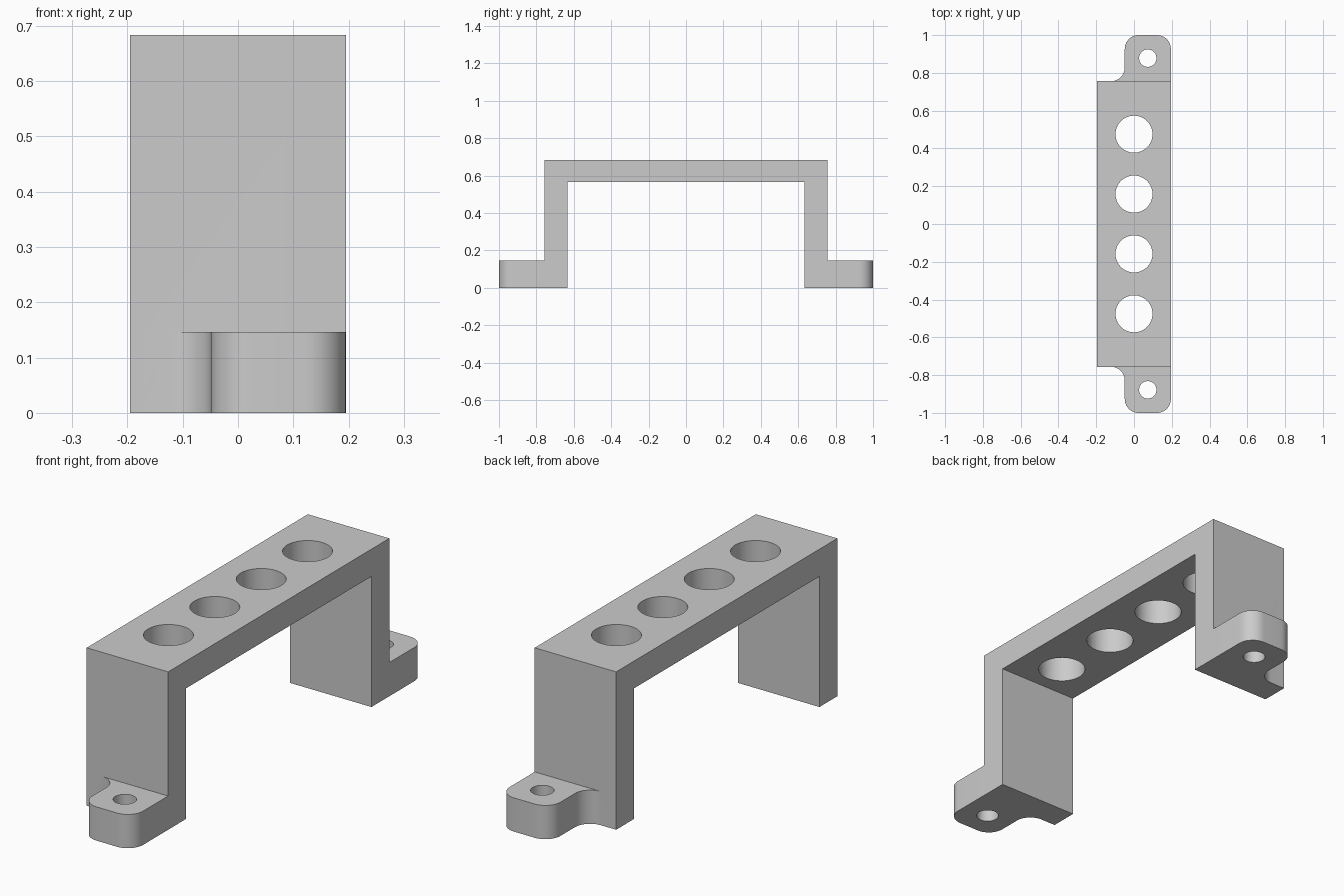
import bpy, bmesh
from math import cos, sin, pi, radians
from mathutils import Vector

cube = bpy.data.objects.get("Cube")
if cube:
    bpy.data.objects.remove(cube, do_unlink=True)

HALF_W, HEIGHT = 0.195, 0.683
LEG_OUT, LEG_IN, SPAN_Z = 0.756, 0.634, 0.565
FOOT_Z, FOOT_X, R = 0.146, -0.049, 0.073

grey = bpy.data.materials.new("plain grey")
grey.use_nodes = True
grey.diffuse_color = (0.6, 0.6, 0.6, 1)
grey.node_tree.nodes["Principled BSDF"].inputs["Base Color"].default_value = (0.6, 0.6, 0.6, 1)


def prism(name, points, direction):
    """Extrude a closed outline along a direction."""
    bm = bmesh.new()
    face = bm.faces.new([bm.verts.new(p) for p in points])
    ext = bmesh.ops.extrude_face_region(bm, geom=[face])["geom"]
    bmesh.ops.translate(bm, vec=Vector(direction),
                        verts=[e for e in ext if isinstance(e, bmesh.types.BMVert)])
    bmesh.ops.recalc_face_normals(bm, faces=bm.faces)
    mesh = bpy.data.meshes.new(name)
    bm.to_mesh(mesh)
    bm.free()
    mesh.materials.append(grey)
    obj = bpy.data.objects.new(name, mesh)
    bpy.context.collection.objects.link(obj)
    return obj


def arc(cx, cy, r, start, end, n=12):
    angles = [radians(start + (end - start) * i / n) for i in range(n + 1)]
    return [(cx + r * cos(a), cy + r * sin(a)) for a in angles]


def foot(name, side):
    """Mounting foot: rounded outer corners and a concave fillet at the leg."""
    pts = [(HALF_W, LEG_IN)]
    pts += arc(HALF_W - R, 1 - R, R, 0, 90)
    pts += arc(FOOT_X + R, 1 - R, R, 90, 180)
    pts += arc(FOOT_X - R, LEG_OUT + R, R, 0, -90)
    pts += [(-HALF_W, LEG_OUT), (-HALF_W, LEG_IN)]
    return prism(name, [(x, side * y, 0) for x, y in pts], (0, 0, FOOT_Z))


def hole(x, y, r, z0, z1):
    pts = arc(x, y, r, 0, 360, 48)[:-1]
    cutter = prism("hole_cutter", [(a, b, z0) for a, b in pts], (0, 0, z1 - z0))
    cutter.hide_render = True
    return cutter


# Bridge: two legs and the top span as one side profile
half = [(LEG_OUT, 0), (LEG_OUT, HEIGHT)]
inner = [(LEG_IN, SPAN_Z), (LEG_IN, 0)]
profile = ([(-y, z) for y, z in half] + half[::-1]
           + inner[::-1] + [(-y, z) for y, z in inner])
bracket = prism("bracket", [(-HALF_W, y, z) for y, z in profile], (2 * HALF_W, 0, 0))

# Feet are merged in, then the screw holes and large top holes are cut
tools = [(foot("front_foot", -1), 'UNION'), (foot("back_foot", 1), 'UNION')]
tools += [(hole(0.073, s * 0.878, 0.046, -0.1, 0.25), 'DIFFERENCE') for s in (-1, 1)]
tools += [(hole(0, (i - 1.5) * 0.317, 0.098, 0.45, 0.8), 'DIFFERENCE') for i in range(4)]
for obj, operation in tools:
    mod = bracket.modifiers.new(obj.name, 'BOOLEAN')
    mod.operation, mod.object, mod.solver = operation, obj, 'EXACT'

# Bake the booleans and drop the helpers
graph = bpy.context.evaluated_depsgraph_get()
baked = bpy.data.meshes.new_from_object(bracket.evaluated_get(graph))
bracket.modifiers.clear()
bracket.data = baked
for obj, _ in tools:
    bpy.data.objects.remove(obj, do_unlink=True)

bpy.ops.object.select_all(action='DESELECT')
bracket.select_set(True)
bpy.context.view_layer.objects.active = bracket
bpy.ops.object.shade_smooth_by_angle(angle=radians(30))
